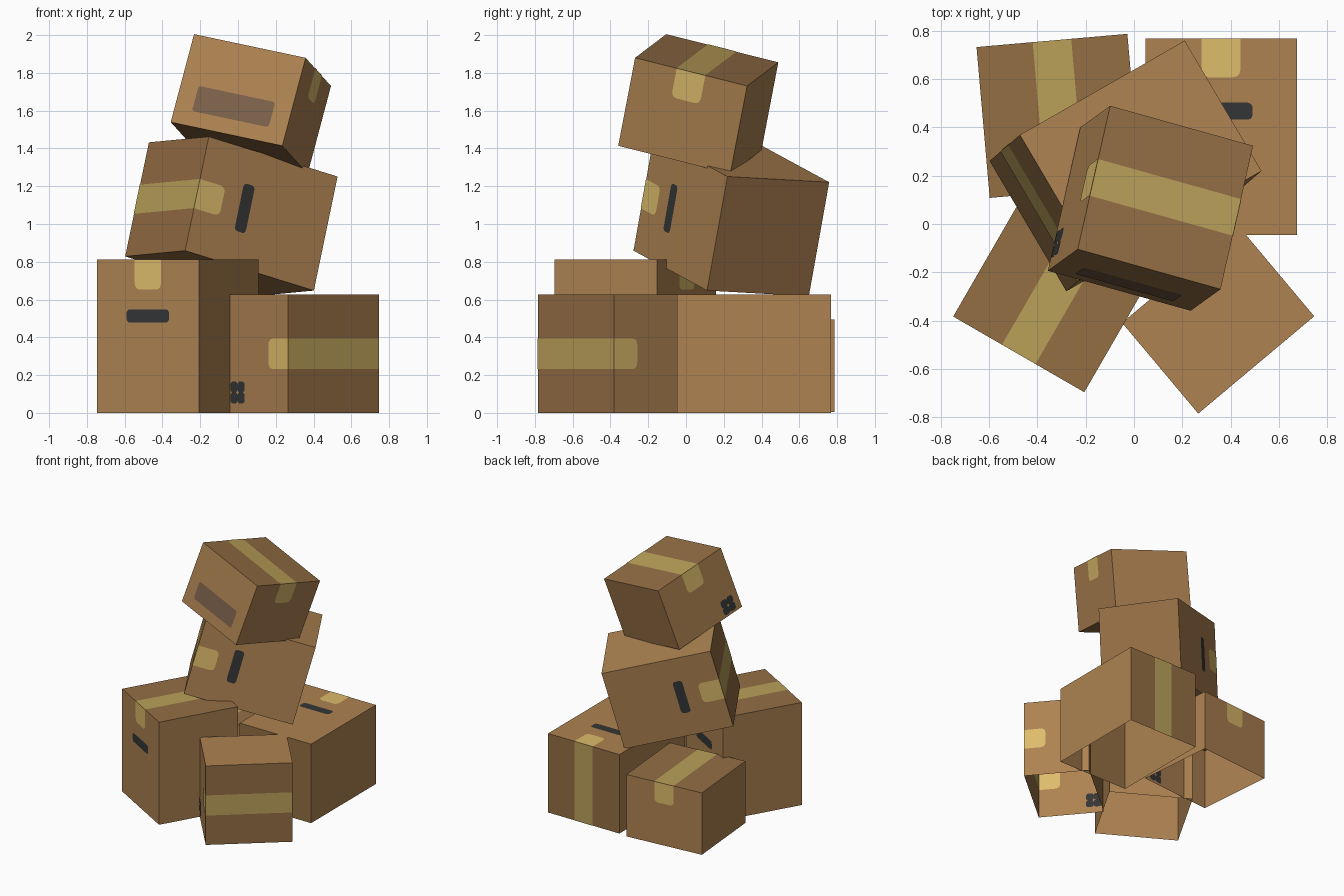
import bpy, bmesh, math
from mathutils import Vector, Matrix

if "Cube" in bpy.data.objects:
    bpy.data.objects.remove(bpy.data.objects["Cube"])


def material(name, hex_code):
    rgb = [int(hex_code[i:i + 2], 16) / 255 for i in (0, 2, 4)]
    col = [c / 12.92 if c < 0.04 else ((c + 0.055) / 1.055) ** 2.4 for c in rgb] + [1]
    m = bpy.data.materials.new(name)
    m.use_nodes = True
    m.diffuse_color = col
    m.node_tree.nodes["Principled BSDF"].inputs["Base Color"].default_value = col
    return m


MATS = [material("cardboard_side", "AD8251"), material("cardboard_lid", "946E44"),
        material("tape_on_side", "DDBC6B"), material("tape_on_lid", "BAA059"),
        material("black_print", "343536"), material("faded_print", "7A6049")]
SIDE, LID, TAPE_SIDE, TAPE_LID, BLACK, FADED = range(len(MATS))

WIDTH, TALL, SHORT = 0.626, 0.813, 0.49
TAPE = 0.16
GAP = 0.002


def rounded(cx, cz, w, h, r, round_top=True):
    """Outline of a rectangle with rounded corners, counter-clockwise."""
    pts = []
    for k, (sx, sz) in enumerate([(1, 1), (-1, 1), (-1, -1), (1, -1)]):
        rad = r if (round_top or sz < 0) else 0
        steps = 4 if rad else 1
        for i in range(steps):
            a = math.pi / 2 * (k + i / 3)
            pts.append((cx + sx * (w / 2 - rad) + rad * math.cos(a),
                        cz + sz * (h / 2 - rad) + rad * math.sin(a)))
    return pts


def decal(bm, right, up, dist, outline, mat):
    """Flat printed or taped patch on one box wall, seen from both sides."""
    right, up = Vector(right), Vector(up)
    normal = right.cross(up)
    for offset in (GAP, -GAP):
        pts = outline if offset > 0 else outline[::-1]
        face = bm.faces.new([bm.verts.new(right * u + up * v + normal * (dist + offset))
                             for u, v in pts])
        face.material_index = mat


def carton(name, height, centre, along, up):
    """Carton whose tape runs along one axis of the lid that faces up."""
    y, z = Vector(along).normalized(), Vector(up).normalized()
    x = y.cross(z).normalized()
    z = x.cross(y)
    half, top = WIDTH / 2, height / 2

    bm = bmesh.new()
    bmesh.ops.create_cube(bm, size=1)
    bmesh.ops.scale(bm, vec=(WIDTH, WIDTH, height), verts=bm.verts)
    bm.normal_update()
    for f in bm.faces:
        f.material_index = LID if abs(f.normal.z) > 0.9 else SIDE

    # Tape over the lid and down two opposite walls
    decal(bm, (1, 0, 0), (0, 1, 0), top, rounded(0, 0, TAPE, WIDTH, 0), TAPE_LID)
    for s in (1, -1):
        wall = (s, 0, 0), (0, 0, 1), half
        decal(bm, *wall, rounded(0, top - TAPE / 2, TAPE, TAPE, 0.03, False), TAPE_SIDE)
        if height == TALL:
            # Hand slots
            decal(bm, *wall, rounded(0, top - 0.30, 0.26, 0.07, 0.02), BLACK)

    if height == SHORT:
        # Four-lobed mark in a lower corner, faded label on the next wall
        for i in (-1, 1):
            for j in (-1, 1):
                decal(bm, (1, 0, 0), (0, 0, 1), half,
                      rounded(0.205 + i * 0.029, -0.17 + j * 0.029, 0.058, 0.058, 0.018), BLACK)
        decal(bm, (0, 1, 0), (0, 0, 1), half, rounded(0, -0.093, 0.43, 0.14, 0.015), FADED)

    # Place the carton; walls resting on the ground are left open
    frame = Matrix((x, y, z)).transposed().to_4x4()
    bmesh.ops.transform(bm, matrix=Matrix.Translation(centre) @ frame, verts=bm.verts)
    bm.normal_update()
    ground = [f for f in bm.faces
              if abs(f.normal.z) > 0.99 and f.calc_center_median().z < 0.02]
    bmesh.ops.delete(bm, geom=ground, context='FACES')

    mesh = bpy.data.meshes.new(name)
    bm.to_mesh(mesh)
    bm.free()
    for m in MATS:
        mesh.materials.append(m)
    bpy.context.collection.objects.link(bpy.data.objects.new(name, mesh))


def heading(deg):
    a = math.radians(deg)
    return (math.cos(a), math.sin(a), 0)


UP = (0, 0, 1)

# Bottom layer
carton("front_right_carton", TALL, (-0.32, -0.268, TALL / 2), heading(60), UP)
carton("front_left_carton", SHORT, (0.348, -0.395, WIDTH / 2), heading(40), heading(-50))
carton("back_right_carton", SHORT, (-0.312, 0.447, SHORT / 2 + 0.005), heading(95), UP)
carton("back_left_carton", TALL, (0.36, 0.36, WIDTH / 2), UP, heading(90))

# Tilted cartons on top
carton("middle_carton", TALL, (-0.035, 0.24, 1.04), (-0.315, 0.535, -0.03), (-0.68, -0.385, 0.21))
carton("top_carton", SHORT, (0.068, 0.065, 1.635), (0.59, -0.165, -0.125), (0.125, 0.09, 0.47))
